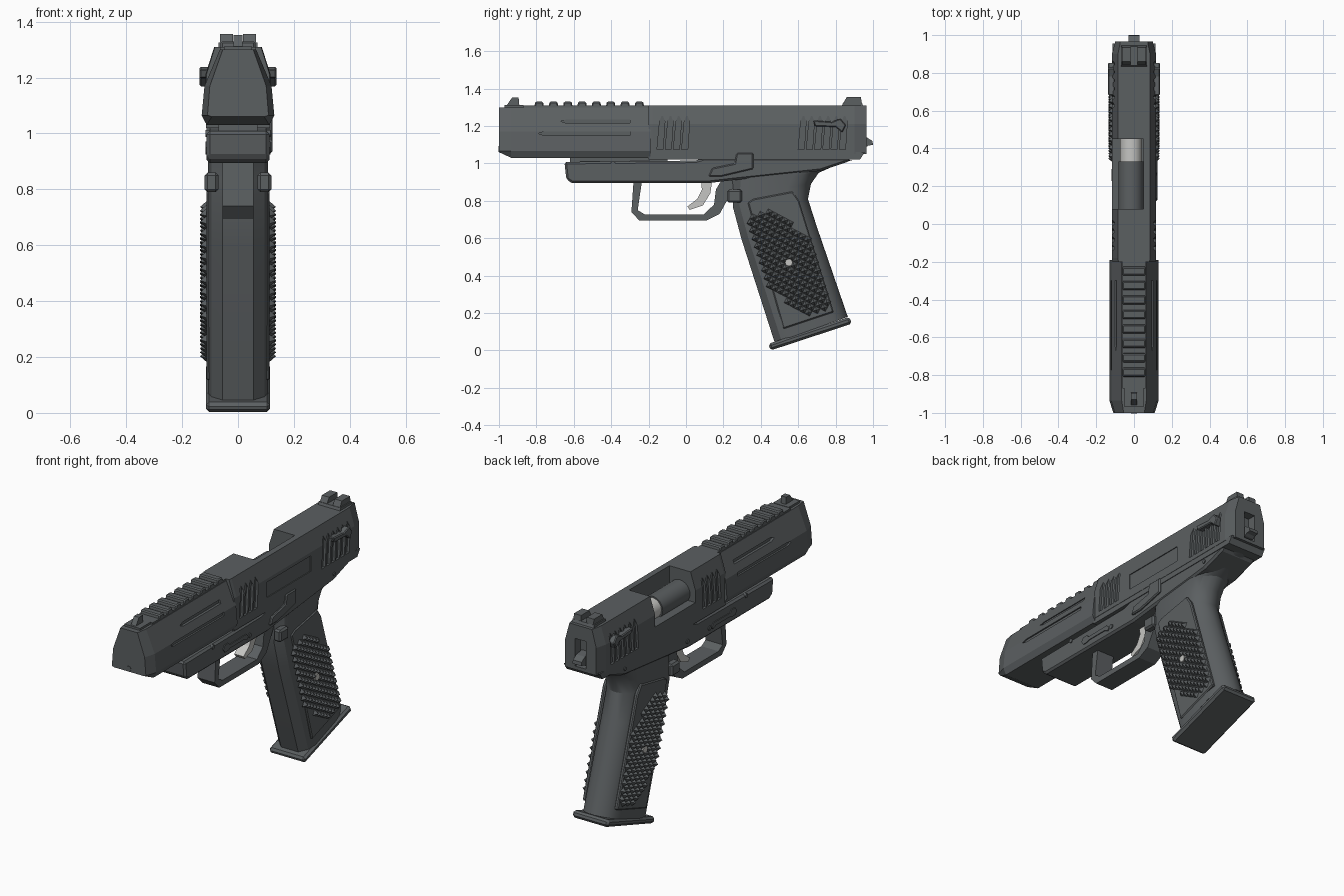
import bpy, bmesh, math
from mathutils import Vector

if "Cube" in bpy.data.objects:
    bpy.data.objects.remove(bpy.data.objects["Cube"])


def material(name, rgb):
    m = bpy.data.materials.new(name)
    m.diffuse_color = (*rgb, 1)
    m.use_nodes = True
    m.node_tree.nodes["Principled BSDF"].inputs["Base Color"].default_value = m.diffuse_color
    return m


DARK = material("dark gunmetal", (0.105, 0.115, 0.12))
LIGHT = material("light steel", (0.56, 0.56, 0.54))


def finish(name, bm, mat, bevel=0, smooth=None):
    bmesh.ops.recalc_face_normals(bm, faces=bm.faces)
    me = bpy.data.meshes.new(name)
    bm.to_mesh(me)
    bm.free()
    ob = bpy.data.objects.new(name, me)
    bpy.context.collection.objects.link(ob)
    me.materials.append(mat)
    if bevel:
        mod = ob.modifiers.new("bevel", 'BEVEL')
        mod.width, mod.segments, mod.limit_method = bevel, 1, 'ANGLE'
        mod.angle_limit = math.radians(40)
    if smooth:
        bpy.ops.object.select_all(action='DESELECT')
        ob.select_set(True)
        bpy.context.view_layer.objects.active = ob
        bpy.ops.object.shade_smooth_by_angle(angle=math.radians(smooth))
    return ob


def add_loft(bm, rings):
    vs = [[bm.verts.new(p) for p in r] for r in rings]
    n = len(rings[0])
    for a, b in zip(vs, vs[1:]):
        for i in range(n):
            bm.faces.new((a[i], a[(i + 1) % n], b[(i + 1) % n], b[i]))
    bm.faces.new(vs[0])
    bm.faces.new(vs[-1][::-1])


def add_prism(bm, pts, x0, x1, both=False):
    """Side (y, z) profile extruded from x0 to x1, optionally on both sides."""
    for s in ((1, -1) if both else (1,)):
        add_loft(bm, [[(s * x, y, z) for y, z in pts] for x in (x0, x1)])


def prism(name, pts, x0, x1, mat=DARK, both=False, bevel=0):
    bm = bmesh.new()
    add_prism(bm, pts, x0, x1, both)
    return finish(name, bm, mat, bevel)


def rect(y0, y1, z0, z1):
    return [(y0, z0), (y1, z0), (y1, z1), (y0, z1)]


def disc(y, z, r, n=16):
    return [(y + r * math.cos(2 * math.pi * i / n), z + r * math.sin(2 * math.pi * i / n)) for i in range(n)]


def tube(name, x, z, r, y0, y1, mat=DARK, n=24):
    bm = bmesh.new()
    add_loft(bm, [[(x + u, y, z + v) for u, v in disc(0, 0, r, n)] for y in (y0, y1)])
    return finish(name, bm, mat, smooth=30)


def cut(ob, bm):
    """Carve the cutter mesh out of the object and remove the cutter."""
    c = finish("cutter", bm, DARK)
    mod = ob.modifiers.new("cut", 'BOOLEAN')
    mod.operation, mod.solver, mod.object = 'DIFFERENCE', 'EXACT', c
    dg = bpy.context.evaluated_depsgraph_get()
    me = bpy.data.meshes.new_from_object(ob.evaluated_get(dg))
    ob.modifiers.clear()
    ob.data = me
    bpy.data.objects.remove(c)


def section(half, y, sx=1, z_low=0):
    full = half + [(-x, z) for x, z in reversed(half)]
    return [(x * sx, y, max(z, z_low)) for x, z in full]


def gash(y, z0, z1):
    """Slanted pointed serration profile."""
    return [(y, z0), (y + 0.032, z0), (y + 0.042, z1 - 0.04), (y + 0.028, z1), (y + 0.014, z1 - 0.04)]


# front half of the slide, with two long grooves per side and muzzle holes
half = [(0.065, 1.30), (0.12, 1.17), (0.13, 1.065), (0.112, 1.03)]
bm = bmesh.new()
add_loft(bm, [section(half, -1, 0.84, 1.06), section(half, -0.935), section(half, -0.19)])
slide_front = finish("slide_front", bm, DARK)
bm = bmesh.new()
for y0, z, x in ((-0.67, 1.225, 0.086), (-0.79, 1.16, 0.112)):
    add_prism(bm, [(y0, z), (y0 + 0.03, z - 0.01), (-0.3, z - 0.01), (-0.3, z + 0.01), (y0 + 0.03, z + 0.01)], x, 0.2, True)
cut(slide_front, bm)
tube("muzzle_barrel", 0, 1.18, 0.043, -1.0, -0.9)
tube("guide_rod", 0, 1.077, 0.015, -1.003, -0.9)

# rear half of the slide: serrations, ejection port, side recess and hammer slot
half = [(0.085, 1.31), (0.117, 1.21), (0.117, 1.05)]
bm = bmesh.new()
add_loft(bm, [section(half, -0.2, 0.97), section(half, -0.18), section(half, 0.90), section(half, 0.965, 0.85)])
slide_rear = finish("slide_rear", bm, DARK)
bm = bmesh.new()
for i in range(4):
    add_prism(bm, gash(-0.155 + 0.044 * i, 1.075, 1.265), 0.103, 0.2, True)
for i in range(6):
    add_prism(bm, gash(0.6 + 0.044 * i, 1.075, 1.265), 0.103, 0.2, True)
add_prism(bm, rect(0.08, 0.45, 1.14, 1.5), -0.3, 0.05)
add_prism(bm, rect(0.1, 0.5, 1.10, 1.19), 0.112, 0.2)
add_prism(bm, rect(0.915, 1.1, 1.07, 1.23), -0.035, 0.035)
cut(slide_rear, bm)

# barrel and bolt seen in the port
tube("chamber_barrel", -0.016, 1.18, 0.066, 0.06, 0.33)
tube("bolt", -0.016, 1.18, 0.058, 0.33, 0.46, LIGHT, 16)

# hammer
prism("hammer", [(0.9, 1.08), (0.96, 1.085), (0.975, 1.095), (1.0, 1.1), (0.997, 1.12), (0.965, 1.14), (0.9, 1.15)], -0.028, 0.028)

# top rail and its teeth
prism("top_rail", rect(-0.87, -0.2, 1.29, 1.31), -0.062, 0.062)
bm = bmesh.new()
for i in range(8):
    y = -0.785 + 0.0765 * i
    add_prism(bm, [(y - 0.026, 1.30), (y + 0.026, 1.30), (y + 0.021, 1.33), (y - 0.021, 1.33)], -0.062, 0.062)
finish("rail_teeth", bm, DARK, 0.006)

# sights
prism("front_sight", [(-0.97, 1.30), (-0.89, 1.30), (-0.895, 1.352), (-0.93, 1.352), (-0.955, 1.315)], -0.016, 0.016)
prism("front_sight_base", rect(-0.97, -0.87, 1.29, 1.312), -0.05, 0.05)
prism("rear_sight_base", [(0.83, 1.30), (0.95, 1.30), (0.94, 1.325), (0.84, 1.325)], -0.07, 0.07)
prism("rear_sight_ears", [(0.84, 1.32), (0.94, 1.32), (0.935, 1.356), (0.86, 1.356)], 0.018, 0.064, both=True)

# safety levers on the slide
prism("safety_levers", [(0.68, 1.23), (0.78, 1.222), (0.825, 1.24), (0.855, 1.205), (0.835, 1.165), (0.80, 1.195), (0.69, 1.198)],
      0.10, 0.137, both=True, bevel=0.005)

# frame with dust cover, upper strip and inner spine
prism("frame", [(-0.65, 1.008), (0.05, 1.015), (0.1, 1.03), (0.88, 1.03), (0.87, 1.01), (0.72, 0.96), (0.25, 0.91), (0.12, 0.895),
                (-0.61, 0.895), (-0.64, 0.915)], -0.112, 0.112, bevel=0.012)
prism("frame_strip", [(-0.2, 1.02), (0.93, 1.02), (0.955, 1.06), (-0.2, 1.06)], -0.115, 0.115)
prism("frame_spine", rect(-0.62, -0.1, 0.98, 1.05), -0.07, 0.07)

# frame pins, rail key and slide stop
bm = bmesh.new()
for y, z, r in ((-0.055, 0.94, 0.013), (0.147, 0.94, 0.013), (-0.39, 1.0, 0.012), (0.72, 1.0, 0.011)):
    add_prism(bm, disc(y, z, r, 12), 0.1, 0.117, True)
finish("frame_pins", bm, DARK)
prism("rail_key", [(-0.3, 0.95), (-0.285, 0.93), (-0.255, 0.93), (-0.24, 0.937), (-0.11, 0.937), (-0.08, 0.925), (-0.07, 0.94),
                   (-0.09, 0.96), (-0.24, 0.958), (-0.255, 0.972), (-0.285, 0.972)], 0.1, 0.117, both=True)
prism("slide_stop", [(0.12, 0.93), (0.19, 0.93), (0.36, 0.97), (0.36, 1.055), (0.27, 1.055), (0.26, 1.0), (0.14, 0.975)],
      0.1, 0.124, bevel=0.006)

# trigger guard and trigger
prism("trigger_guard", [(-0.28, 0.91), (-0.292, 0.74), (-0.25, 0.695), (0.11, 0.695), (0.18, 0.73), (0.235, 0.83), (0.27, 0.91),
                        (0.19, 0.91), (0.16, 0.86), (0.15, 0.78), (0.095, 0.727), (-0.22, 0.727), (-0.258, 0.75), (-0.235, 0.91)],
      -0.055, 0.055)
prism("trigger", [(0.08, 0.91), (0.14, 0.91), (0.13, 0.84), (0.09, 0.775), (0.02, 0.752), (0.008, 0.77), (0.06, 0.81), (0.085, 0.86)],
      -0.03, 0.03, LIGHT)
prism("magazine_release", rect(0.22, 0.30, 0.79, 0.86), 0.07, 0.119, both=True, bevel=0.01)

# grip lofted through slanted sections, chamfered at the front and rounded behind
levels = [((0.23, 1.0), (0.89, 1.018)), ((0.24, 0.95), (0.80, 0.99)), ((0.25, 0.89), (0.71, 0.95)), ((0.25, 0.83), (0.668, 0.89)),
          ((0.25, 0.77), (0.652, 0.81)), ((0.297, 0.594), (0.70, 0.66)), ((0.475, 0.04), (0.865, 0.18))]
shape = [(0, 0.055), (0.09, 0.095), (0.2, 0.107), (0.7, 0.107), (0.82, 0.098), (0.91, 0.078), (0.97, 0.046), (1, 0.015)]
rings = []
for f, r in levels:
    side = [(w, f[0] + (r[0] - f[0]) * u, f[1] + (r[1] - f[1]) * u) for u, w in shape]
    rings.append(side + [(-x, y, z) for x, y, z in reversed(side)])
bm = bmesh.new()
add_loft(bm, rings)
finish("grip", bm, DARK, smooth=25)
prism("base_plate", [(0.44, 0.035), (0.452, 0.0), (0.887, 0.143), (0.873, 0.18)], -0.115, 0.115, bevel=0.012)

# grip side panels
prism("grip_panels", [(0.33, 0.79), (0.36, 0.81), (0.57, 0.85), (0.605, 0.80), (0.79, 0.205), (0.52, 0.115)], 0.09, 0.113, both=True, bevel=0.006)

# checkering: small pyramids laid along the grip axis
along, across = Vector((0, 0.293, -0.956)), Vector((0, 0.956, 0.293))
mid, h = Vector((0, 0.55, 0.47)), 0.022
bm = bmesh.new()
for i in range(-13, 14):
    for j in range(-6, 7):
        s, t = i * h, j * h
        inside = -0.29 + 1.3 * max(t, 0) <= s <= 0.29 - 1.3 * max(-t, 0)
        if (i + j) % 2 or not inside or math.hypot(s, t) < 0.03:
            continue
        for sx in (1, -1):
            c = mid + along * s + across * t
            base = [bm.verts.new(c + d * h + Vector((sx * 0.112, 0, 0))) for d in (along, across, -along, -across)]
            tip = bm.verts.new(c + Vector((sx * 0.136, 0, 0)))
            bm.faces.new(base)
            for k in range(4):
                bm.faces.new((base[k], base[(k + 1) % 4], tip))
finish("grip_checkering", bm, DARK)
prism("grip_screws", disc(0.55, 0.47, 0.02, 10), 0.1, 0.126, LIGHT, both=True)
